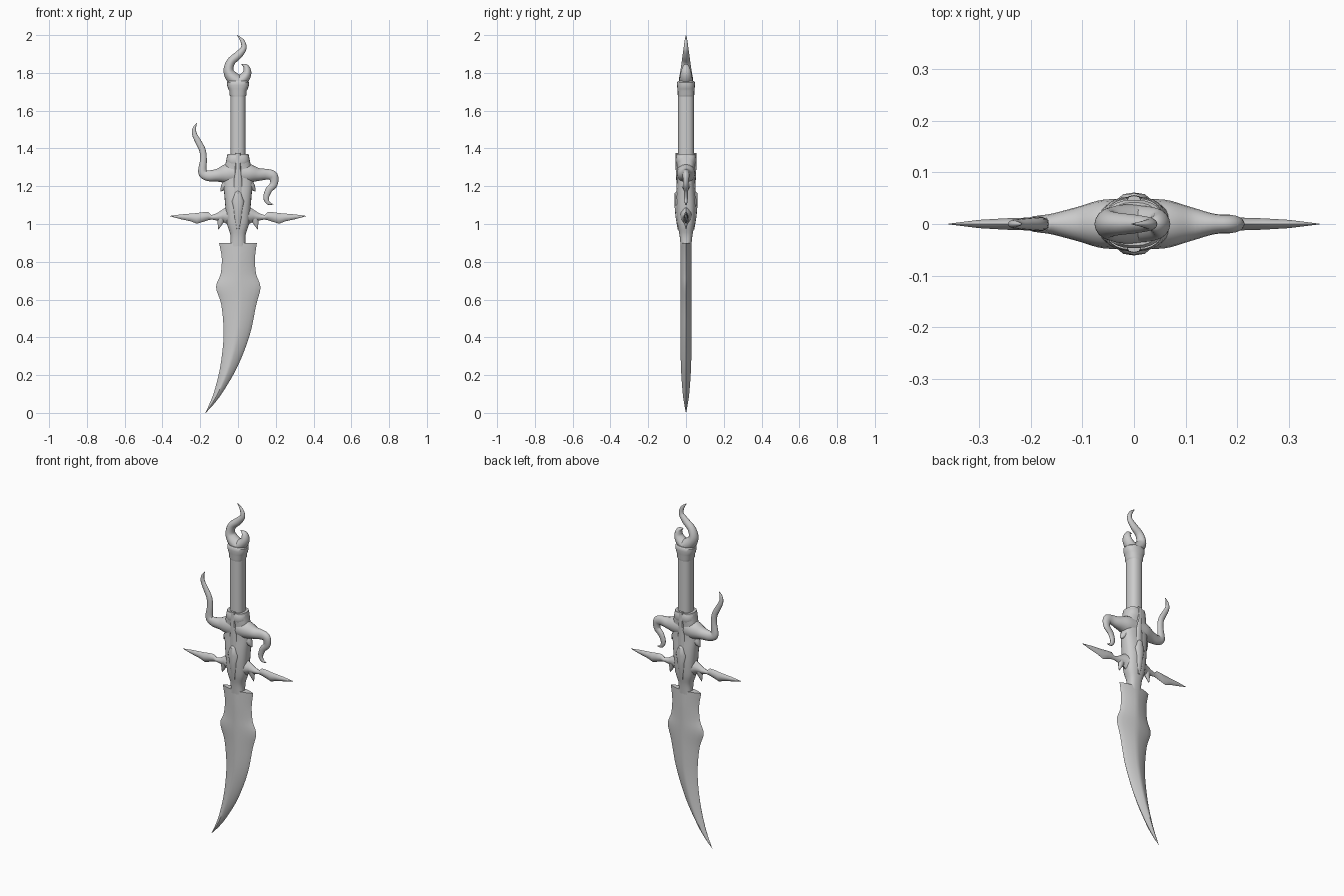
import bpy, bmesh, math
from mathutils import Vector


def smooth_points(pts, sub):
    """Catmull-Rom resampling of tuples of any length."""
    if sub == 1:
        return [tuple(p) for p in pts]
    out = []
    for i in range(len(pts) - 1):
        a, b, c, d = pts[max(i - 1, 0)], pts[i], pts[i + 1], pts[min(i + 2, len(pts) - 1)]
        for k in range(sub):
            t = k / sub
            out.append(tuple(0.5 * (2 * q + (r - p) * t + (2 * p - 5 * q + 4 * r - s) * t * t
                                    + (3 * q - p - 3 * r + s) * t ** 3)
                             for p, q, r, s in zip(a, b, c, d)))
    out.append(tuple(pts[-1]))
    return out


def loft(name, rings, n=16, power=2.0, angle=40):
    """Skin rings (centre, in-plane axis, half width, half depth in y)."""
    bm = bmesh.new()
    loops = []
    for c, u, w, d in rings:
        loop = []
        for k in range(n):
            a = 2 * math.pi * k / n
            ca, sa = math.cos(a), math.sin(a)
            p = math.copysign(abs(ca) ** (2 / power), ca)
            q = math.copysign(abs(sa) ** (2 / power), sa)
            loop.append(bm.verts.new(c + u * (p * max(w, .0006)) + Vector((0, q * max(d, .0006), 0))))
        loops.append(loop)
    for a, b in zip(loops, loops[1:]):
        for k in range(n):
            bm.faces.new((a[k], a[(k + 1) % n], b[(k + 1) % n], b[k]))
    bm.faces.new(loops[0])
    bm.faces.new(loops[-1])
    bmesh.ops.recalc_face_normals(bm, faces=bm.faces)
    me = bpy.data.meshes.new(name)
    bm.to_mesh(me)
    bm.free()
    ob = bpy.data.objects.new(name, me)
    bpy.context.collection.objects.link(ob)
    bpy.ops.object.select_all(action='DESELECT')
    ob.select_set(True)
    bpy.context.view_layer.objects.active = ob
    bpy.ops.object.shade_smooth_by_angle(angle=math.radians(angle))
    return ob


def column(name, pts, sub=1, **kw):
    """Upright part from (z, left x, right x, half depth)."""
    return loft(name, [(Vector(((l + r) / 2, 0, z)), Vector((1, 0, 0)), (r - l) / 2, d)
                       for z, l, r, d in smooth_points(pts, sub)], **kw)


def sweep(name, pts, sub=5, **kw):
    """Curved tapering part from (x, z, radius, half depth) in the xz plane."""
    p = smooth_points(pts, sub)
    rings = []
    for i, (x, z, r, d) in enumerate(p):
        a, b = p[max(i - 1, 0)], p[min(i + 1, len(p) - 1)]
        t = Vector((b[0] - a[0], 0, b[1] - a[1])).normalized()
        rings.append((Vector((x, 0, z)), Vector((t.z, 0, -t.x)), r, d))
    return loft(name, rings, **kw)


# Curved blade with flared shoulders
column("blade", [
    (.90, -.10, .10, .028), (.82, -.086, .09, .03), (.735, -.092, .096, .03),
    (.665, -.116, .119, .03), (.57, -.088, .096, .03), (.415, -.076, .063, .03),
    (.25, -.093, .0, .027), (.12, -.124, -.074, .019), (.05, -.15, -.125, .01),
    (0, -.173, -.171, 0)], sub=4, n=20, power=1.35, angle=35)

# Guard core
column("guard_body", [
    (.88, -.04, .04, .028), (.94, -.04, .04, .034), (1.0, -.058, .058, .045),
    (1.08, -.066, .066, .051), (1.15, -.072, .072, .05), (1.22, -.078, .078, .045),
    (1.29, -.072, .072, .046), (1.33, -.064, .064, .05), (1.37, -.056, .056, .05)],
    sub=4, n=24, power=2.6)

# Ridge strip and shield-shaped boss, showing on front and back
column("guard_ridge", [(1.10, -.03, .03, .05), (1.22, -.026, .026, .051),
                       (1.32, -.016, .016, .056), (1.375, -.016, .016, .055)], power=4)
column("guard_boss", [(.97, -.01, .01, .044), (1.03, -.026, .026, .054),
                      (1.07, -.03, .03, .059), (1.12, -.04, .04, .061),
                      (1.165, -.02, .02, .06), (1.175, -.012, .012, .05)], power=3)

# Horns: one curls up, the other curls down
sweep("left_horn", [
    (0, 1.27, .06, .048), (-.06, 1.265, .052, .047), (-.11, 1.258, .034, .033),
    (-.16, 1.256, .028, .02), (-.188, 1.275, .023, .016), (-.183, 1.34, .018, .014),
    (-.188, 1.39, .017, .013), (-.21, 1.435, .016, .011), (-.23, 1.475, .013, .009),
    (-.231, 1.507, .009, .007), (-.218, 1.535, .001, .002)])
sweep("right_horn", [
    (0, 1.27, .06, .048), (.06, 1.267, .05, .047), (.11, 1.262, .034, .033),
    (.155, 1.263, .028, .02), (.186, 1.253, .026, .018), (.19, 1.212, .02, .014),
    (.163, 1.18, .018, .012), (.149, 1.14, .015, .01), (.16, 1.112, .01, .007),
    (.187, 1.104, .001, .002)])

# Mirrored cross spikes with barbs
spear = [(.03, .97, 1.10, .04), (.06, 1.0, 1.092, .03), (.08, 1.012, 1.078, .022),
         (.11, 1.018, 1.058, .016), (.14, 1.024, 1.047, .011), (.158, 1.02, 1.064, .013),
         (.19, 1.01, 1.062, .013), (.217, 1.001, 1.058, .012), (.25, 1.014, 1.055, .011),
         (.30, 1.025, 1.051, .008), (.36, 1.041, 1.043, 0)]
for side, s in (("left", -1), ("right", 1)):
    loft(side + "_cross_spike", [(Vector((s * x, 0, (a + b) / 2)), Vector((0, 0, 1)), (b - a) / 2, d)
                                 for x, a, b, d in spear], n=12, power=1.5)
    sweep(side + "_lower_barb", [(s * .085, 1.045, .026, .018), (s * .093, 1.01, .016, .012),
                                 (s * .104, .972, .001, .001)], sub=3, n=10)
    sweep(side + "_upper_barb", [(s * .05, 1.22, .03, .03), (s * .075, 1.195, .018, .02),
                                 (s * .092, 1.172, .001, .002)], sub=3, n=10)

# Grip with end rings
column("grip", [(1.34, -.04, .04, .042), (1.69, -.04, .04, .042)], n=24, power=2.4)
column("lower_grip_collar", [(1.32, -.06, .06, .05), (1.33, -.063, .063, .053),
                             (1.36, -.058, .058, .052), (1.37, -.048, .048, .046)], n=24, power=2.6)
column("pommel_collar", [(1.675, -.04, .04, .042), (1.685, -.046, .046, .044),
                         (1.705, -.046, .046, .044), (1.715, -.052, .052, .046),
                         (1.735, -.058, .058, .047), (1.75, -.058, .058, .047),
                         (1.757, -.05, .05, .042)], n=24, power=2.4)

# Flame-shaped pommel of two curling tongues
sweep("tall_flame", [
    (.015, 1.745, .035, .038), (-.025, 1.77, .035, .037), (-.05, 1.81, .027, .03),
    (-.038, 1.858, .023, .023), (.002, 1.895, .021, .018), (.03, 1.93, .015, .013),
    (.024, 1.967, .011, .008), (-.004, 2.0, .001, .001)], power=1.8)
sweep("short_flame", [
    (-.01, 1.745, .03, .036), (.028, 1.768, .03, .034), (.048, 1.80, .023, .028),
    (.042, 1.832, .015, .018), (.018, 1.845, .001, .003)], power=1.8)
